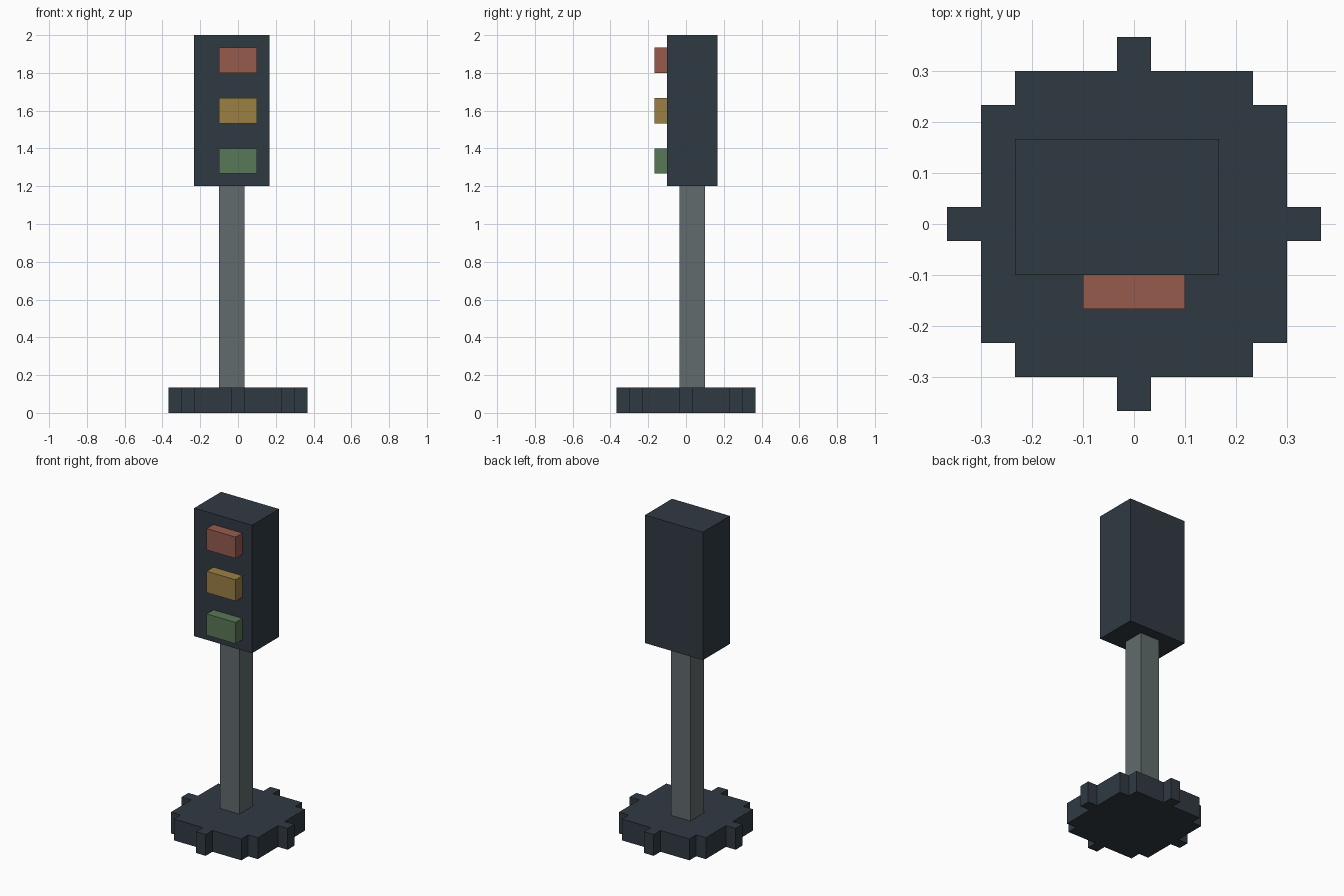
import bpy, bmesh
from mathutils import Vector

if "Cube" in bpy.data.objects:
    bpy.data.objects.remove(bpy.data.objects["Cube"])

U = 2 / 30  # one grid block; the whole model sits on this grid


def material(name, rgb):
    m = bpy.data.materials.new(name)
    m.diffuse_color = (*rgb, 1)
    m.use_nodes = True
    m.node_tree.nodes["Principled BSDF"].inputs["Base Color"].default_value = m.diffuse_color
    return m


def prism(name, outline, z0, z1, mat):
    """Extrude a flat outline (in block units) from z0 to z1."""
    bm = bmesh.new()
    face = bm.faces.new([bm.verts.new((x * U, y * U, z0 * U)) for x, y in outline])
    top = bmesh.ops.extrude_face_region(bm, geom=[face])["geom"]
    bmesh.ops.translate(bm, vec=Vector((0, 0, (z1 - z0) * U)),
                        verts=[g for g in top if isinstance(g, bmesh.types.BMVert)])
    bmesh.ops.recalc_face_normals(bm, faces=bm.faces)
    mesh = bpy.data.meshes.new(name)
    bm.to_mesh(mesh)
    bm.free()
    mesh.materials.append(mat)
    obj = bpy.data.objects.new(name, mesh)
    bpy.context.collection.objects.link(obj)
    return obj


def box(name, x0, x1, y0, y1, z0, z1, mat):
    return prism(name, [(x0, y0), (x1, y0), (x1, y1), (x0, y1)], z0, z1, mat)


dark = material("dark_slate", (0.03, 0.042, 0.055))
grey = material("pole_grey", (0.12, 0.147, 0.15))

# Stepped round base: one quarter of the outline, turned four times
outline = []
quarter = [(5.5, -0.5), (5.5, 0.5), (4.5, 0.5), (4.5, 3.5), (3.5, 3.5), (3.5, 4.5), (0.5, 4.5)]
for _ in range(4):
    outline += quarter
    quarter = [(-y, x) for x, y in quarter]
prism("base", outline, 0, 2, dark)

# Pole and signal housing
box("pole", -1.5, 0.5, -0.5, 1.5, 2, 18, grey)
box("signal_housing", -3.5, 2.5, -1.5, 2.5, 18, 30, dark)

# Three lamps on the front
lamps = [("green", (0.098, 0.188, 0.098)),
         ("amber", (0.33, 0.216, 0.058)),
         ("red", (0.305, 0.105, 0.076))]
for i, (name, rgb) in enumerate(lamps):
    z = 19 + 4 * i
    box(name + "_lamp", -1.5, 1.5, -2.5, -1.5, z, z + 2, material(name, rgb))
